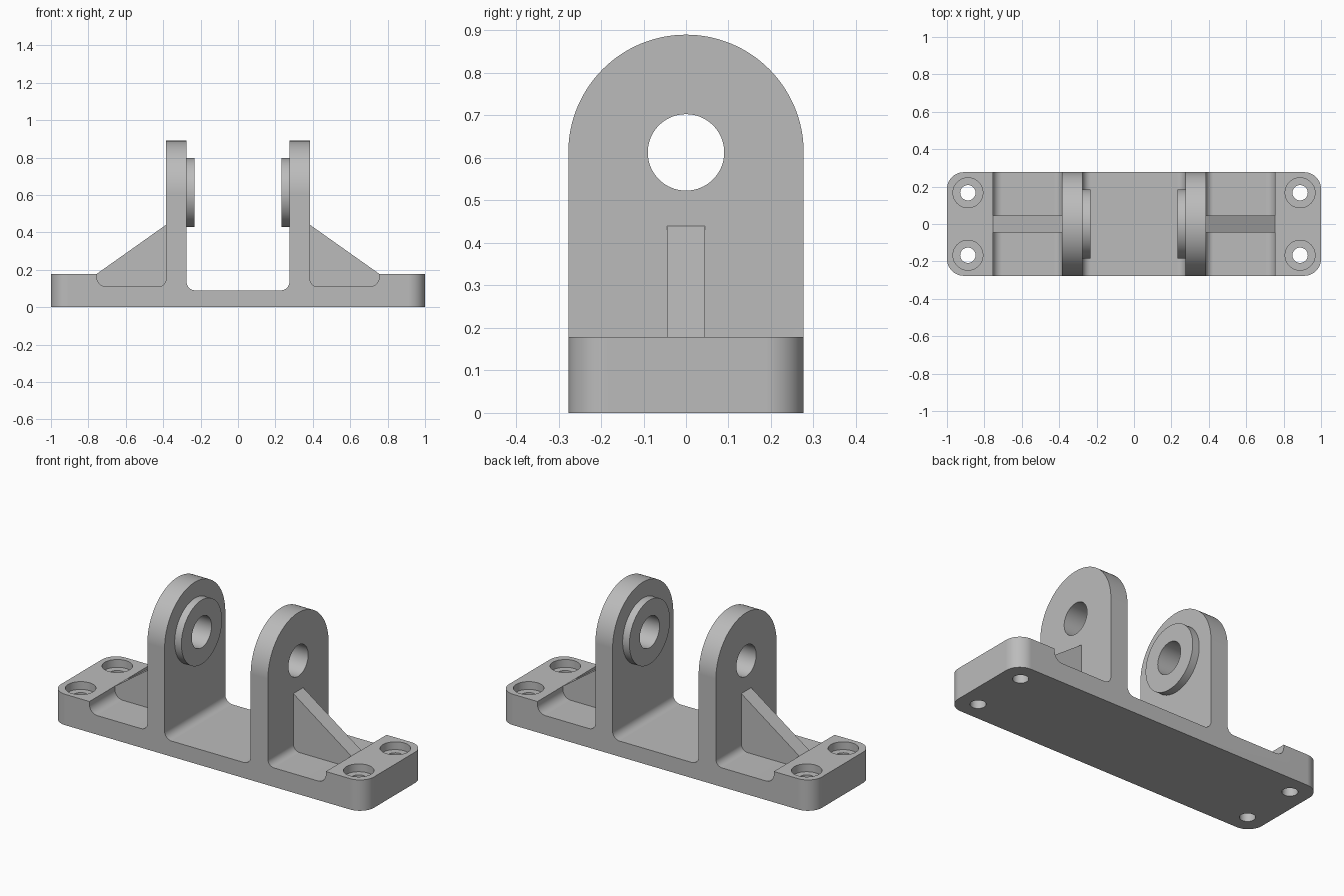
import bpy, bmesh
from math import sin, cos, pi, radians
from mathutils import Vector

old = bpy.data.objects.get("Cube")
if old:
    bpy.data.objects.remove(old)

grey = bpy.data.materials.new("plain_grey")
grey.use_nodes = True
grey.diffuse_color = (0.5, 0.5, 0.5, 1)
grey.node_tree.nodes["Principled BSDF"].inputs["Base Color"].default_value = (0.5, 0.5, 0.5, 1)

DEPTH = 0.277          # half depth of the base
EYE_Z = 0.613          # height of the pivot axis
BOLT = (0.888, 0.167)  # bolt hole position


def rounded(points, steps=12):
    """Outline of (a, b, radius) corners with each corner filleted."""
    out = []
    for i, (a, b, r) in enumerate(points):
        p = Vector((a, b))
        if not r:
            out.append(p)
            continue
        u = (Vector(points[i - 1][:2]) - p).normalized()
        v = (Vector(points[(i + 1) % len(points)][:2]) - p).normalized()
        for k in range(steps + 1):   # all filleted corners are square
            t = k / steps * pi / 2
            out.append(p + u * r * (1 - sin(t)) + v * r * (1 - cos(t)))
    return out


def circle(a, b, r, n=64):
    return [Vector((a + r * cos(2 * pi * i / n), b + r * sin(2 * pi * i / n))) for i in range(n)]


def prism(name, outline, axis, lo, hi):
    """Extrude a 2D outline along the x, y or z axis."""
    place = {"x": lambda p, h: (h, p[0], p[1]),
             "y": lambda p, h: (p[0], h, p[1]),
             "z": lambda p, h: (p[0], p[1], h)}[axis]
    bm = bmesh.new()
    face = bm.faces.new([bm.verts.new(place(p, lo)) for p in outline])
    top = bmesh.ops.extrude_face_region(bm, geom=[face])
    shift = Vector(place((0, 0), hi - lo))
    bmesh.ops.translate(bm, vec=shift, verts=[v for v in top["geom"] if isinstance(v, bmesh.types.BMVert)])
    bmesh.ops.recalc_face_normals(bm, faces=bm.faces)
    mesh = bpy.data.meshes.new(name)
    bm.to_mesh(mesh)
    bm.free()
    mesh.materials.append(grey)
    obj = bpy.data.objects.new(name, mesh)
    bpy.context.collection.objects.link(obj)
    return obj


def combine(body, other, operation):
    mod = body.modifiers.new("cut", "BOOLEAN")
    mod.operation, mod.solver, mod.object = operation, "EXACT", other
    bpy.context.view_layer.objects.active = body
    bpy.ops.object.modifier_apply(modifier=mod.name)
    bpy.data.objects.remove(other)


# Bracket body: front profile with filleted pockets, mirrored
half = [(0.275, 0.09, 0.045), (0.275, 0.95, 0), (0.385, 0.95, 0), (0.385, 0.11, 0.04),
        (0.755, 0.11, 0.05), (0.755, 0.178, 0), (1.1, 0.178, 0), (1.1, 0, 0)]
profile = half + [(-x, z, r) for x, z, r in reversed(half)]
body = prism("clevis_bracket", rounded(profile), "y", -0.4, 0.4)

# Rounded plan outline of the base
plan = [(sx, sy * DEPTH, 0.09) for sx, sy in ((-1, -1), (1, -1), (1, 1), (-1, 1))]
combine(body, prism("plan_outline", rounded(plan), "z", -0.1, 1.1), "INTERSECT")

# Round tops of the two ears
arc = [(-DEPTH * cos(pi * i / 64), EYE_Z + DEPTH * sin(pi * i / 64)) for i in range(65)]
crown = [(-0.4, EYE_Z)] + arc + [(0.4, EYE_Z), (0.4, 1.2), (-0.4, 1.2)]
combine(body, prism("ear_crown_cutter", crown, "x", -0.6, 0.6), "DIFFERENCE")

for s in (-1, 1):
    # Inner boss and sloping rib on each ear
    boss = prism("boss", circle(0, EYE_Z, 0.185), "x", *sorted((s * 0.232, s * 0.33)))
    combine(body, boss, "UNION")
    slope = [(0.33, 0.08), (0.33, 0.44), (0.385, 0.44), (0.755, 0.178), (0.8, 0.146), (0.8, 0.08)]
    combine(body, prism("rib", [(s * x, z) for x, z in slope], "y", -0.045, 0.045), "UNION")

# Pivot hole through both ears
combine(body, prism("pivot_cutter", circle(0, EYE_Z, 0.09), "x", -0.6, 0.6), "DIFFERENCE")

# Counterbored bolt holes
for sx in (-1, 1):
    for sy in (-1, 1):
        x, y = sx * BOLT[0], sy * BOLT[1]
        for radius, bottom in ((0.08, 0.133), (0.041, -0.1)):
            combine(body, prism("bolt_cutter", circle(x, y, radius, 48), "z", bottom, 0.3), "DIFFERENCE")

# Smooth rounds, crisp edges
bpy.ops.object.select_all(action="DESELECT")
body.select_set(True)
bpy.context.view_layer.objects.active = body
bpy.ops.object.shade_smooth_by_angle(angle=radians(30))
weighted = body.modifiers.new("flat_faces", "WEIGHTED_NORMAL")
weighted.keep_sharp = True
